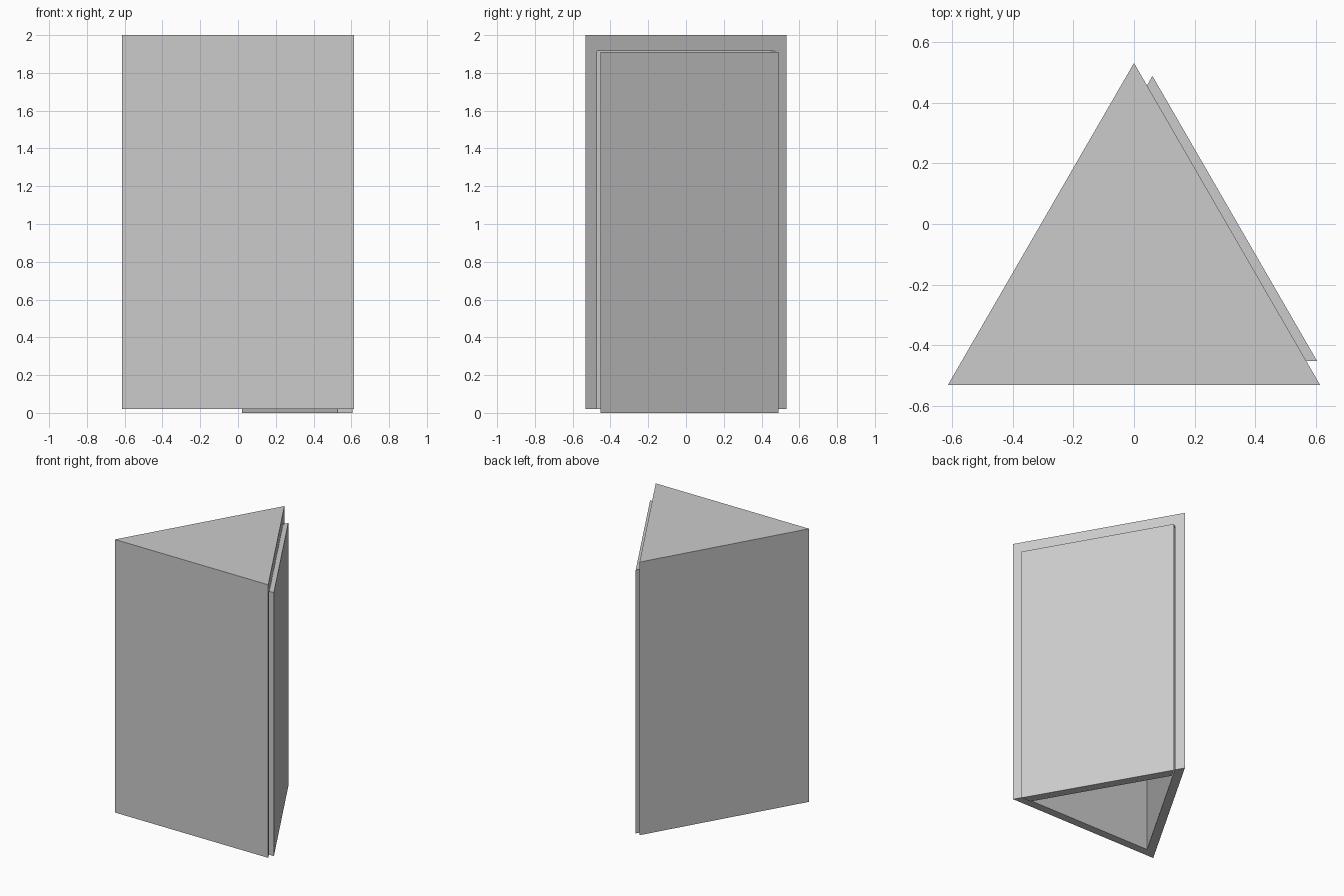
import bpy, bmesh

if "Cube" in bpy.data.objects:
    bpy.data.objects.remove(bpy.data.objects["Cube"])


def prism(name, profile, z0, z1):
    """Extrude a flat XY profile from z0 to z1."""
    bm = bmesh.new()
    face = bm.faces.new([bm.verts.new((x, y, z0)) for x, y in profile])
    ext = bmesh.ops.extrude_face_region(bm, geom=[face])
    top = [g for g in ext["geom"] if isinstance(g, bmesh.types.BMVert)]
    bmesh.ops.translate(bm, verts=top, vec=(0, 0, z1 - z0))
    bmesh.ops.recalc_face_normals(bm, faces=bm.faces)
    mesh = bpy.data.meshes.new(name)
    bm.to_mesh(mesh)
    bm.free()
    obj = bpy.data.objects.new(name, mesh)
    bpy.context.collection.objects.link(obj)
    return obj


W, D = 0.615, 0.532          # half width and half depth of the outer triangle
SLOPE = 2 * D / W            # slant of the side faces
T = 0.061                    # wall thickness

# Triangular outer body
body = prism("triangular_body", [(-W, -D), (W, -D), (0, D)], 0.02, 2.0)

# Cavity, open below and through the whole right side up to the lintel
ix, iy = -W + 1.732 * T, -D + T
reach = 1.5
cutter = prism("cavity_cutter",
               [(ix, iy), (ix + reach, iy), (ix + reach / 2, iy + SLOPE * reach / 2)],
               -0.1, 1.915)

mod = body.modifiers.new("hollow", "BOOLEAN")
mod.operation = "DIFFERENCE"
mod.solver = "EXACT"
mod.object = cutter
bpy.context.view_layer.objects.active = body
bpy.ops.object.modifier_apply(modifier=mod.name)
bpy.data.objects.remove(cutter)

# Mitred door slab standing slightly proud of the opening
prism("door", [(0.605, -0.453), (0.061, 0.489), (0.0225, 0.422), (0.528, -0.453)],
      0.0, 1.91)
